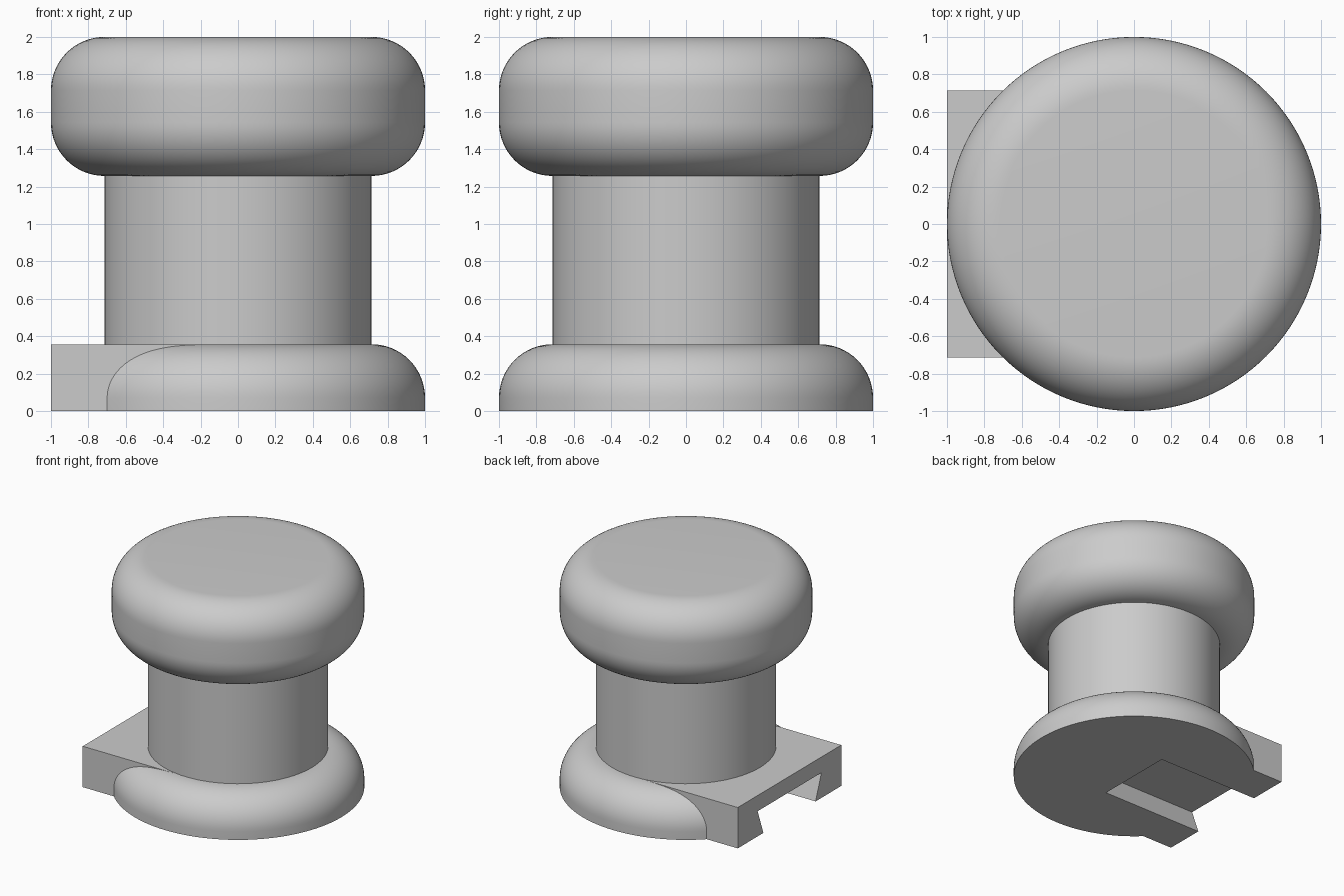
import bpy, bmesh, math

if "Cube" in bpy.data.objects:
    bpy.data.objects.remove(bpy.data.objects["Cube"], do_unlink=True)

STEM_R, BASE_H, HEAD_Z, TOP_Z = 0.714, 0.357, 1.257, 2.0
FILLET = 1.0 - STEM_R

grey = bpy.data.materials.new("plain grey")
grey.use_nodes = True
colour = (0.6, 0.6, 0.6, 1.0)
grey.diffuse_color = colour
grey.node_tree.nodes["Principled BSDF"].inputs["Base Color"].default_value = colour


def make_object(name, bm):
    bmesh.ops.recalc_face_normals(bm, faces=bm.faces)
    mesh = bpy.data.meshes.new(name)
    bm.to_mesh(mesh)
    bm.free()
    mesh.materials.append(grey)
    obj = bpy.data.objects.new(name, mesh)
    bpy.context.collection.objects.link(obj)
    return obj


def prism_x(name, outline, x0, x1):
    """Extrude a (y, z) outline along x."""
    bm = bmesh.new()
    face = bm.faces.new([bm.verts.new((x0, y, z)) for y, z in outline])
    ext = bmesh.ops.extrude_face_region(bm, geom=[face])
    verts = [g for g in ext["geom"] if isinstance(g, bmesh.types.BMVert)]
    bmesh.ops.translate(bm, verts=verts, vec=(x1 - x0, 0, 0))
    return make_object(name, bm)


def lathe(name, profile, segments=128):
    """Revolve an (r, z) profile and cap both ends."""
    bm = bmesh.new()
    rings = []
    for r, z in profile:
        angles = [math.tau * i / segments for i in range(segments)]
        rings.append([bm.verts.new((r * math.cos(a), r * math.sin(a), z)) for a in angles])
    for low, high in zip(rings, rings[1:]):
        for i in range(segments):
            j = (i + 1) % segments
            bm.faces.new((low[i], low[j], high[j], high[i]))
    bm.faces.new(rings[0])
    bm.faces.new(rings[-1])
    return make_object(name, bm)


def arc(centre_z, start, end, steps=16):
    """Rounded edge of the profile, angles in degrees."""
    angles = [math.radians(start + (end - start) * i / steps) for i in range(steps + 1)]
    return [(STEM_R + FILLET * math.cos(a), centre_z + FILLET * math.sin(a)) for a in angles]


# Turned body: rounded base, straight stem, rounded head
profile = [(1.0, 0.0)]
profile += arc(BASE_H - FILLET, 0, 90)
profile += arc(HEAD_Z + FILLET, -90, 0)
profile += arc(TOP_Z - FILLET, 0, 90)
body = lathe("knob_body", profile)

# Square-ended mounting block on one side of the base
block = prism_x("mounting_block", [(-STEM_R, 0), (STEM_R, 0), (STEM_R, BASE_H), (-STEM_R, BASE_H)], -1.0, 0.0)

# Dovetail slot running from the block end to the middle
bottom, top, depth, below = 0.36, 0.44, 0.22, 0.05
flare = (top - bottom) / depth
low = bottom - flare * below
cutter = prism_x("slot_cutter", [(-low, -below), (low, -below), (top, depth), (-top, depth)], -1.1, 0.001)
cutter.hide_render = True

for obj in (body, block):
    cut = obj.modifiers.new("slot", "BOOLEAN")
    cut.operation = "DIFFERENCE"
    cut.solver = "EXACT"
    cut.object = cutter
    bpy.ops.object.select_all(action="DESELECT")
    obj.select_set(True)
    bpy.context.view_layer.objects.active = obj
    bpy.ops.object.modifier_apply(modifier=cut.name)
    bpy.ops.object.shade_smooth_by_angle(angle=math.radians(30))

bpy.data.objects.remove(cutter, do_unlink=True)
